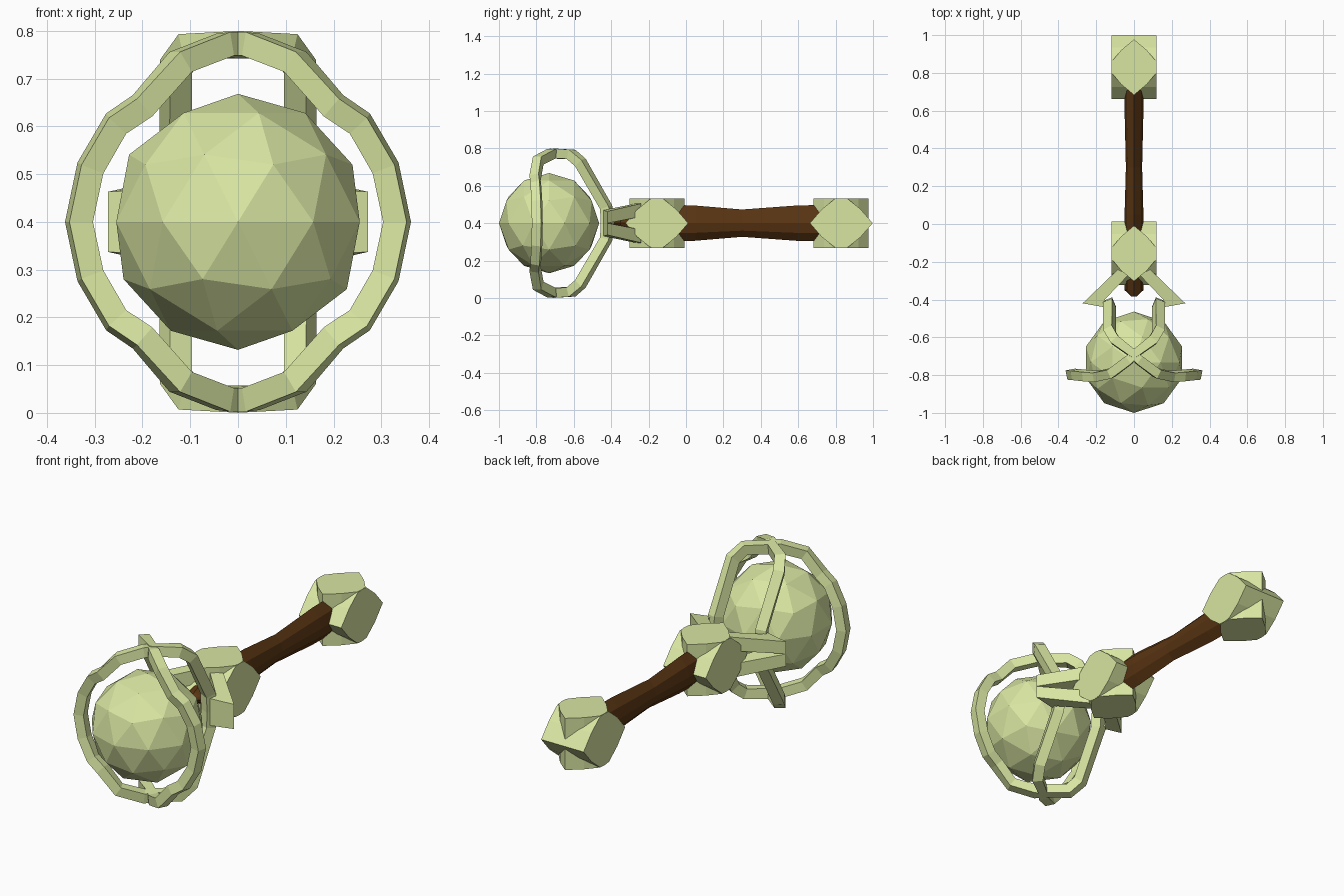
import bpy, bmesh
from mathutils import Vector

if "Cube" in bpy.data.objects:
    bpy.data.objects.remove(bpy.data.objects["Cube"])

ZC = 0.4                              # height of the long axis
ORB = Vector((0, -0.732, ZC))


def material(name, rgb):
    m = bpy.data.materials.new(name)
    m.diffuse_color = (*rgb, 1)
    m.use_nodes = True
    m.node_tree.nodes["Principled BSDF"].inputs["Base Color"].default_value = m.diffuse_color
    return m


PALE = material("pale_green", (0.69, 0.79, 0.36))
BROWN = material("dark_wood", (0.10, 0.035, 0.006))


def make(name, verts, faces, mat):
    me = bpy.data.meshes.new(name)
    me.from_pydata(verts, [], faces)
    bm = bmesh.new()
    bm.from_mesh(me)
    bmesh.ops.recalc_face_normals(bm, faces=bm.faces)
    bm.to_mesh(me)
    bm.free()
    me.materials.append(mat)
    ob = bpy.data.objects.new(name, me)
    bpy.context.collection.objects.link(ob)
    return ob


def loft(name, rings, mat, closed=False):
    """Skin equal-sized rings; cap the ends unless closed."""
    n, k = len(rings[0]), len(rings)
    verts = [tuple(v) for r in rings for v in r]
    faces = []
    for i in range(k if closed else k - 1):
        a, b = i * n, (i + 1) % k * n
        faces += [(a + j, a + (j + 1) % n, b + (j + 1) % n, b + j) for j in range(n)]
    if not closed:
        faces += [tuple(range(n)), tuple(range((k - 1) * n, k * n))]
    return make(name, verts, faces, mat)


def hoop(name, quarter, w):
    """Square bar along a closed loop, given one quarter (side to top, z from axis)."""
    q = [Vector(p) for p in quarter]

    def flip(pts, sx, sz):
        return [Vector((p.x * sx, p.y, p.z * sz)) for p in pts]
    pts = q + flip(q[::-1], -1, 1) + flip(q, -1, -1) + flip(q[::-1], 1, -1)
    path = []
    for p in pts:                     # drop doubled points on the symmetry planes
        if not path or (p - path[-1]).length > 1e-4:
            path.append(p)
    if (path[0] - path[-1]).length < 1e-4:
        path.pop()
    rings = []
    for i, p in enumerate(path):
        p0, p1 = path[i - 1], path[(i + 1) % len(path)]
        t = ((p1 - p).normalized() + (p - p0).normalized()).normalized()
        c = p + Vector((0, 0, ZC))
        out = c - Vector((0, ORB.y, ZC))
        out = (out - t * out.dot(t)).normalized()
        side = t.cross(out)
        h = w / 2
        rings.append([c + out * a * h + side * b * h
                      for a, b in ((1, 1), (1, -1), (-1, -1), (-1, 1))])
    return loft(name, rings, PALE, closed=True)


# orb
bpy.ops.mesh.primitive_ico_sphere_add(subdivisions=2, radius=0.268, location=ORB)
bpy.context.object.name = "orb"
bpy.context.object.data.materials.append(PALE)

# cage: front hoop and rear hoop
hoop("front_hoop", [(0.333, -0.795, 0), (0.309, -0.797, 0.113), (0.255, -0.803, 0.206),
                    (0.20, -0.807, 0.243), (0.12, -0.79, 0.335), (0.027, -0.72, 0.371),
                    (0, -0.70, 0.371)], 0.05)
hoop("rear_hoop", [(0.13, -0.422, 0), (0.13, -0.427, 0.085), (0.13, -0.565, 0.325),
                   (0.10, -0.615, 0.368), (0, -0.69, 0.371)], 0.052)

# handle: flattened eight-sided shaft with a pointed tip
OCT = [(1, 0), (0.75, 0.55), (0, 1), (-0.75, 0.55), (-1, 0), (-0.75, -0.55), (0, -1), (0.75, -0.55)]
STATIONS = [(-0.385, 0.012, 0.012), (-0.35, 0.05, 0.028), (-0.26, 0.05, 0.07), (-0.04, 0.05, 0.097),
            (0.05, 0.05, 0.094), (0.30, 0.043, 0.073), (0.60, 0.05, 0.095), (0.75, 0.05, 0.097)]
loft("handle", [[(x * a, y, ZC + z * b) for x, z in OCT] for y, a, b in STATIONS], BROWN)

# pommel and collar: two crossed pointed-oval prisms each
OVAL = [(-1, 0), (-0.62, 0.56), (-0.22, 0.97), (0, 1), (0.22, 0.97), (0.62, 0.56), (1, 0),
        (0.62, -0.56), (0.22, -0.97), (0, -1), (-0.22, -0.97), (-0.62, -0.56)]
for part, yc in (("pommel", 0.83), ("collar", -0.156)):
    loft(part + "_cross", [[(s * 0.12, yc + u * 0.168, ZC + v * 0.132) for u, v in OVAL]
                           for s in (-1, 1)], PALE)
    loft(part + "_upright", [[(v * 0.12, yc + u * 0.147, ZC + s * 0.132) for u, v in OVAL]
                             for s in (-1, 1)], PALE)

# bent prongs linking collar and rear hoop: x, y, inner and outer height from the axis
PRONG = [(0.03, -0.27, 0.035, 0.105), (0.085, -0.24, 0.035, 0.105), (0.272, -0.42, 0, 0.063),
         (0.13, -0.445, 0, 0.07), (0.155, -0.40, 0, 0.078)]
for sx, side in ((-1, "left"), (1, "right")):
    for sz, level in ((-1, "lower"), (1, "upper")):
        rings = [[(sx * p[0], p[1], ZC + sz * p[k]) for p in PRONG] for k in (2, 3)]
        loft(f"{side}_{level}_prong", rings, PALE)
